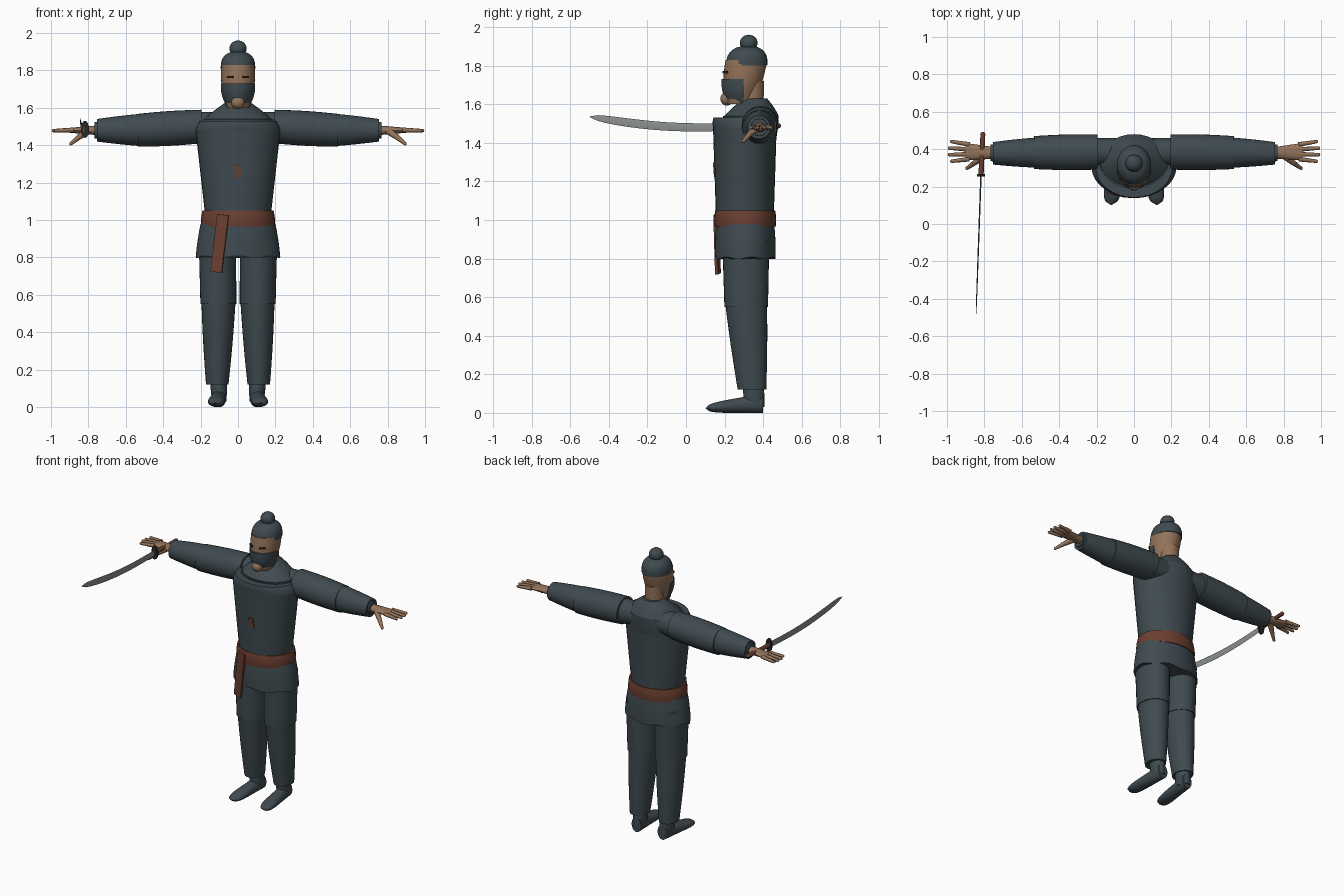
import bpy, bmesh
from math import sin, cos, pi, sqrt, radians
from mathutils import Vector

if "Cube" in bpy.data.objects:
    bpy.data.objects.remove(bpy.data.objects["Cube"], do_unlink=True)


def material(name, rgb):
    made = bpy.data.materials.new(name)
    made.use_nodes = True
    made.diffuse_color = (*rgb, 1)
    made.node_tree.nodes["Principled BSDF"].inputs["Base Color"].default_value = (*rgb, 1)
    return made


CLOTH = material("dark slate cloth", (0.05, 0.07, 0.08))
SKIN = material("skin", (0.29, 0.17, 0.1))
LEATHER = material("red brown sash", (0.15, 0.05, 0.03))
STEEL = material("steel", (0.26, 0.28, 0.27))
DARK = material("dark iron", (0.02, 0.02, 0.02))
parts = []


def finish(name, mat, mesh_data):
    bmesh.ops.recalc_face_normals(mesh_data, faces=mesh_data.faces)
    mesh = bpy.data.meshes.new(name)
    mesh_data.to_mesh(mesh)
    mesh_data.free()
    mesh.materials.append(mat)
    part = bpy.data.objects.new(name, mesh)
    bpy.context.collection.objects.link(part)
    parts.append(part)
    return part


def sweep(name, mat, axis, start, end, first, last, side=1, bulge=0, dome=0,
          bow=0, wave=0, sides=32, steps=10, half=False):
    """Elliptical tube whose rings stay square to an axis, with simple shaping rules."""
    bm = bmesh.new()
    start, end, first, last = Vector(start), Vector(end), Vector(first), Vector(last)
    across, up = {"x": ("y", "z"), "y": ("x", "z"), "z": ("x", "y")}[axis]
    rings = []
    for step in range(steps + 1):
        t = step / steps
        centre = start.lerp(end, t)
        centre.z += bow * sin(pi * t)
        radius = first.lerp(last, t) + Vector((bulge, bulge)) * sin(pi * t)
        if dome:
            radius *= max(sqrt(1 - t ** dome), 0.05)
        ring = []
        for i in range(sides):
            angle = pi + (pi * i / (sides - 1) if half else 2 * pi * i / sides)
            point = centre.copy()
            setattr(point, across, getattr(point, across) + radius.x * cos(angle))
            setattr(point, up, getattr(point, up) + radius.y * sin(angle))
            if step == 0:
                point.z += wave * sin(7 * angle)
            point.x *= side
            ring.append(bm.verts.new(point))
        rings.append(ring)
    for low, high in zip(rings, rings[1:]):
        for i in range(sides):
            j = (i + 1) % sides
            bm.faces.new((low[i], low[j], high[j], high[i]))
    bm.faces.new(rings[0])
    bm.faces.new(rings[-1])
    return finish(name, mat, bm)


def rod(name, mat, start, end, thick, thin, side=1):
    """Tapered rod with a rounded far end."""
    mirror = Vector((side, 1, 1))
    start, end = Vector(start) * mirror, Vector(end) * mirror
    along = end - start
    bm = bmesh.new()
    cone = bmesh.ops.create_cone(bm, cap_ends=True, segments=12, radius1=thick,
                                 radius2=thin, depth=along.length)
    bmesh.ops.translate(bm, verts=cone["verts"], vec=(0, 0, along.length / 2))
    tip = bmesh.ops.create_uvsphere(bm, u_segments=12, v_segments=6, radius=thin)
    bmesh.ops.translate(bm, verts=tip["verts"], vec=(0, 0, along.length))
    turn = along.to_track_quat("Z", "Y")
    for vert in bm.verts:
        vert.co = turn @ vert.co + start
    return finish(name, mat, bm)


def ball(name, mat, location, scale):
    bm = bmesh.new()
    bmesh.ops.create_uvsphere(bm, u_segments=24, v_segments=14, radius=1)
    bmesh.ops.scale(bm, verts=bm.verts, vec=scale)
    bmesh.ops.translate(bm, verts=bm.verts, vec=location)
    return finish(name, mat, bm)


def plate(name, mat, location, size, turn):
    bm = bmesh.new()
    bmesh.ops.create_cube(bm, size=1)
    bmesh.ops.scale(bm, verts=bm.verts, vec=size)
    part = finish(name, mat, bm)
    part.location = location
    part.rotation_euler = [radians(angle) for angle in turn]


# Tunic, shoulders and collar
sweep("tunic", CLOTH, "z", start=(0, .305, 1.02), end=(0, .305, 1.48),
      first=(.175, .15), last=(.227, .165))
sweep("tunic_top", CLOTH, "z", start=(0, .305, 1.48), end=(0, .305, 1.53),
      first=(.227, .165), last=(.205, .163), bulge=.003)
sweep("shoulder_yoke", CLOTH, "z", start=(0, .35, 1.38), end=(0, .335, 1.54),
      first=(.19, .11), last=(.185, .145), bulge=.004)
sweep("collar", CLOTH, "z", start=(0, .34, 1.54), end=(0, .36, 1.63),
      first=(.18, .14), last=(.065, .06), bulge=.005)

# Sash, hanging end and tunic skirt
sweep("sash", LEATHER, "z", start=(0, .307, .965), end=(0, .307, 1.05),
      first=(.197, .158), last=(.19, .155), bulge=.004)
sweep("tunic_skirt", CLOTH, "z", start=(0, .307, .803), end=(0, .307, .98),
      first=(.226, .157), last=(.2, .15), bulge=.003, wave=.006, sides=56)
plate("sash_end", LEATHER, (-.098, .161, .875), (.062, .016, .31), (0, 7, -14))
plate("chest_tear", LEATHER, (0, .147, 1.26), (.032, .009, .07), (4, -8, 0))

# Head, mask, cap and top knot
sweep("neck", SKIN, "z", start=(0, .345, 1.5), end=(0, .34, 1.72),
      first=(.06, .056), last=(.06, .064))
sweep("head", SKIN, "z", start=(0, .275, 1.6), end=(0, .313, 1.83),
      first=(.058, .065), last=(.09, .108), bulge=.013)
sweep("face_mask", CLOTH, "z", start=(0, .298, 1.605), end=(0, .298, 1.73),
      first=(.06, .085), last=(.092, .114), bulge=.01, half=True)
ball("chin", SKIN, (0, .212, 1.628), (.036, .034, .035))
sweep("cap", CLOTH, "z", start=(0, .314, 1.8), end=(0, .32, 1.905),
      first=(.092, .107), last=(.095, .107), dome=3)
ball("top_knot", CLOTH, (0, .325, 1.917), (.046, .046, .043))

for side, label in ((1, "left"), (-1, "right")):
    plate(label + "_eye", DARK, (.042 * side, .204, 1.765), (.038, .008, .012), (0, 0, 33 * side))

    # Sleeves
    sweep(label + "_shoulder", CLOTH, "x", start=(.08, .385, 1.5), end=(.24, .385, 1.495),
          first=(.075, .075), last=(.075, .085), side=side)
    sweep(label + "_upper_sleeve", CLOTH, "x", start=(.195, .385, 1.5), end=(.535, .382, 1.48),
          first=(.094, .09), last=(.088, .088), bulge=.004, side=side)
    sweep(label + "_lower_sleeve", CLOTH, "x", start=(.5, .382, 1.482), end=(.755, .378, 1.48),
          first=(.082, .088), last=(.06, .06), bulge=.002, side=side)
    sweep(label + "_cuff", CLOTH, "x", start=(.74, .38, 1.48), end=(.766, .38, 1.48),
          first=(.046, .046), last=(.044, .044), side=side)

    # Hands
    sweep(label + "_palm", SKIN, "x", start=(.74, .38, 1.48), end=(.9, .387, 1.48),
          first=(.03, .027), last=(.046, .013), side=side, sides=16)
    for finger, name in enumerate(("index", "middle", "ring", "little")):
        spread = finger - 1.5
        reach = .993 - .012 * abs(spread)
        rod(f"{label}_{name}_finger", SKIN, (.88, .386 + .026 * spread, 1.482),
            (reach, .388 + .035 * spread, 1.478), .013, .009, side)
    knuckle = (.855, .325, 1.44)
    rod(label + "_thumb_base", SKIN, (.805, .365, 1.475), knuckle, .02, .014, side)
    rod(label + "_thumb_tip", SKIN, knuckle, (.893, .298, 1.408), .014, .009, side)

    # Trousers
    sweep(label + "_upper_leg", CLOTH, "z", start=(.105, .312, .55), end=(.11, .31, .9),
          first=(.096, .113), last=(.1, .122), side=side)
    sweep(label + "_lower_leg", CLOTH, "z", start=(.111, .342, .12), end=(.104, .311, .58),
          first=(.06, .074), last=(.092, .109), bulge=.003, side=side)

    # Feet
    sweep(label + "_ankle", CLOTH, "z", start=(.1, .355, .03), end=(.105, .348, .16),
          first=(.038, .052), last=(.045, .053), bulge=.002, side=side)
    sweep(label + "_foot", CLOTH, "y", start=(.099, .4, .05), end=(.122, .102, .024),
          first=(.036, .05), last=(.05, .024), dome=9, side=side, steps=16)

# Curved sword in the right hand
sweep("blade", STEEL, "y", start=(-.818, .27, 1.484), end=(-.845, -.5, 1.535),
      first=(.004, .02), last=(.003, .024), bow=-.024, dome=9, sides=4, steps=18)
sweep("sword_guard", DARK, "y", start=(-.818, .255, 1.485), end=(-.818, .268, 1.485),
      first=(.022, .046), last=(.022, .046), sides=16, steps=1)
rod("sword_grip", LEATHER, (-.818, .26, 1.485), (-.808, .48, 1.488), .014, .013)

# Soft shading with crisp hems
bpy.ops.object.select_all(action="DESELECT")
for part in parts:
    part.select_set(True)
bpy.context.view_layer.objects.active = parts[0]
bpy.ops.object.shade_smooth_by_angle(angle=radians(35))
